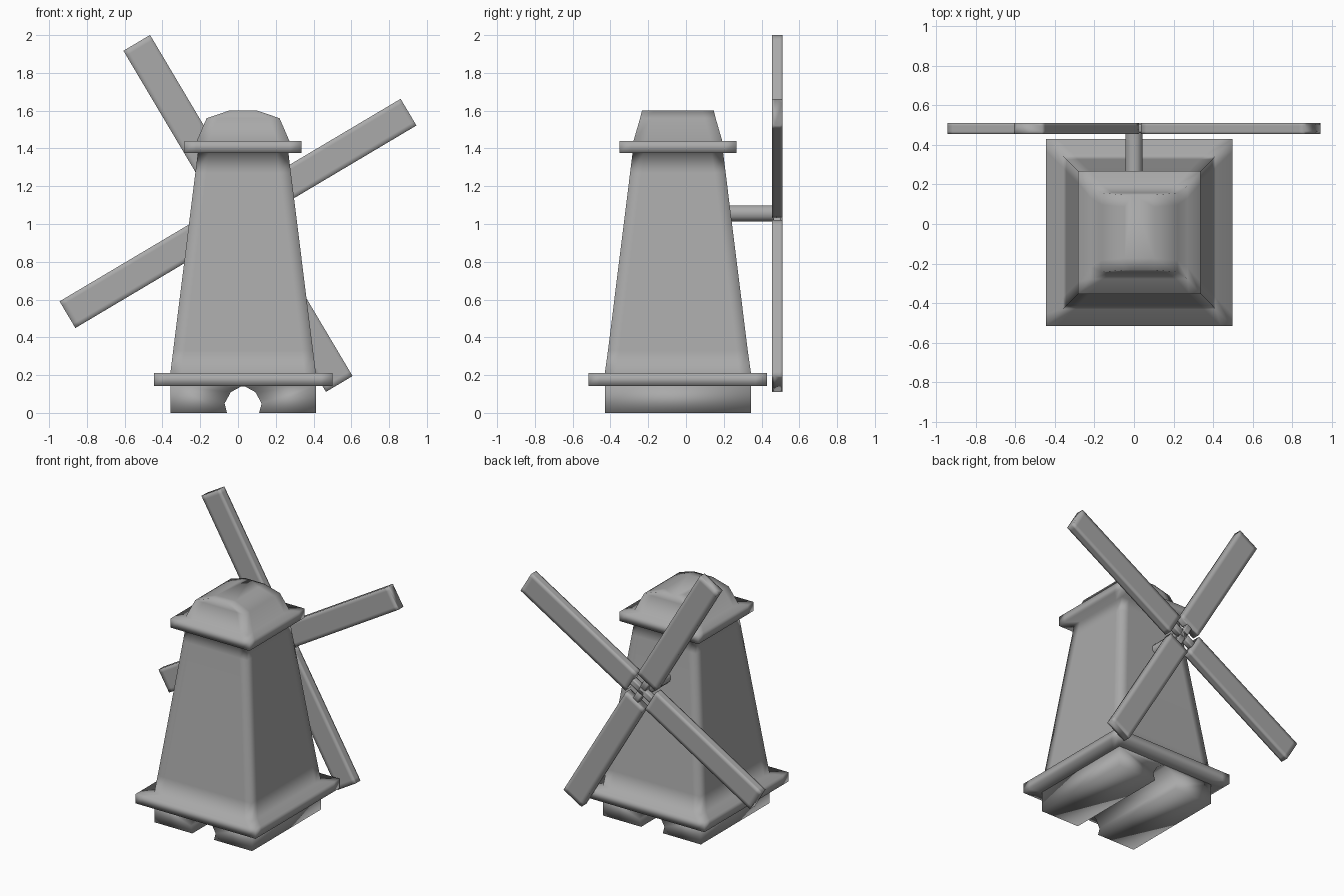
import bpy, bmesh, math
from mathutils import Matrix, Vector

if "Cube" in bpy.data.objects:
    bpy.data.objects.remove(bpy.data.objects["Cube"])

grey = bpy.data.materials.new("plain grey")
grey.use_nodes = True
grey.diffuse_color = (0.4, 0.4, 0.4, 1)
grey.node_tree.nodes["Principled BSDF"].inputs["Base Color"].default_value = (0.4, 0.4, 0.4, 1)

CX, CY = 0.027, -0.043        # tower axis
HUB = Vector((0, 0.483, 1.056))


def finish(bm, name):
    bmesh.ops.recalc_face_normals(bm, faces=bm.faces)
    for f in bm.faces:
        f.smooth = True
    me = bpy.data.meshes.new(name)
    bm.to_mesh(me)
    bm.free()
    me.materials.append(grey)
    ob = bpy.data.objects.new(name, me)
    bpy.context.collection.objects.link(ob)
    return ob


def square_loft(bm, rings, inset):
    """Skin rectangular rings (half x, half y, z), with support points by each corner."""
    loops = []
    for hx, hy, z in rings:
        pts = []
        ix, iy = min(inset, hx * 0.5), min(inset, hy * 0.5)
        for sx, sy in ((1, 1), (-1, 1), (-1, -1), (1, -1)):
            a, b = (sx * hx, sy * (hy - iy)), (sx * (hx - ix), sy * hy)
            if sx != sy:
                a, b = b, a
            pts += [a, (sx * hx, sy * hy), b]
        loops.append([bm.verts.new((x, y, z)) for x, y in pts])
    for low, high in zip(loops, loops[1:]):
        n = len(low)
        for i in range(n):
            j = (i + 1) % n
            bm.faces.new((low[i], low[j], high[j], high[i]))
    for loop in (loops[0], loops[-1]):
        bm.faces.new(loop)


# Tower with its lower gallery, upper cornice and domed cap as one smooth skin
bm = bmesh.new()
square_loft(bm, [
    (0.385, 0.387, 0.143), (0.472, 0.472, 0.143), (0.472, 0.472, 0.21),
    (0.385, 0.387, 0.21), (0.37, 0.37, 0.33), (0.253, 0.253, 1.27),
    (0.24, 0.24, 1.375), (0.31, 0.31, 1.375), (0.31, 0.31, 1.44),
    (0.245, 0.235, 1.44), (0.193, 0.2, 1.56), (0.075, 0.19, 1.6)], 0.06)
bmesh.ops.translate(bm, verts=bm.verts, vec=(CX, CY, 0))
finish(bm, "tower")

# Foundation with an arched passage running front to back
arch = [(0.085, 0), (0.098, 0.05), (0.065, 0.11), (0.01, 0.14)]
half = [(0.385, 0.145), (0.385, 0)] + arch
outline = half + [(-x, z) for x, z in reversed(half)]
bm = bmesh.new()
front = bm.faces.new([bm.verts.new((CX + x, CY - 0.387, z)) for x, z in outline])
back = bmesh.ops.extrude_face_region(bm, geom=[front], use_keep_orig=True)
bmesh.ops.translate(bm, vec=(0, 0.774, 0),
                    verts=[v for v in back["geom"] if isinstance(v, bmesh.types.BMVert)])
finish(bm, "foundation")

# Axle from the tower wall to the sails
bm = bmesh.new()
bmesh.ops.create_cone(bm, cap_ends=True, segments=8, radius1=0.046, radius2=0.046, depth=0.29,
                      matrix=Matrix.Translation((0, 0.325, HUB.z))
                      @ Matrix.Rotation(math.pi / 2, 4, 'X') @ Matrix.Rotation(math.pi / 8, 4, 'Z'))
axle = finish(bm, "axle")
bpy.context.view_layer.objects.active = axle
axle.select_set(True)
bpy.ops.object.shade_smooth_by_angle(angle=math.radians(50))
axle.select_set(False)

# Four sails, each a flat blade on a thin spar
for k, name in enumerate(("upper_left", "upper_right", "lower_right", "lower_left")):
    turn = Matrix.Translation(HUB) @ Matrix.Rotation(-math.radians(30.7 + 90 * k), 4, 'Y')
    swing = turn @ Matrix.Rotation(math.pi / 2, 4, 'Y')
    bm = bmesh.new()
    square_loft(bm, [(0.082, 0.028, 0.09), (0.082, 0.028, 0.12),
                     (0.082, 0.028, 1.02), (0.082, 0.028, 1.05)], 0.025)
    bmesh.ops.transform(bm, matrix=swing, verts=bm.verts)
    finish(bm, name + "_sail")
    bm = bmesh.new()
    square_loft(bm, [(0.022, 0.02, -0.02), (0.022, 0.02, 0.14)], 0.01)
    bmesh.ops.transform(bm, matrix=swing, verts=bm.verts)
    finish(bm, name + "_spar")
